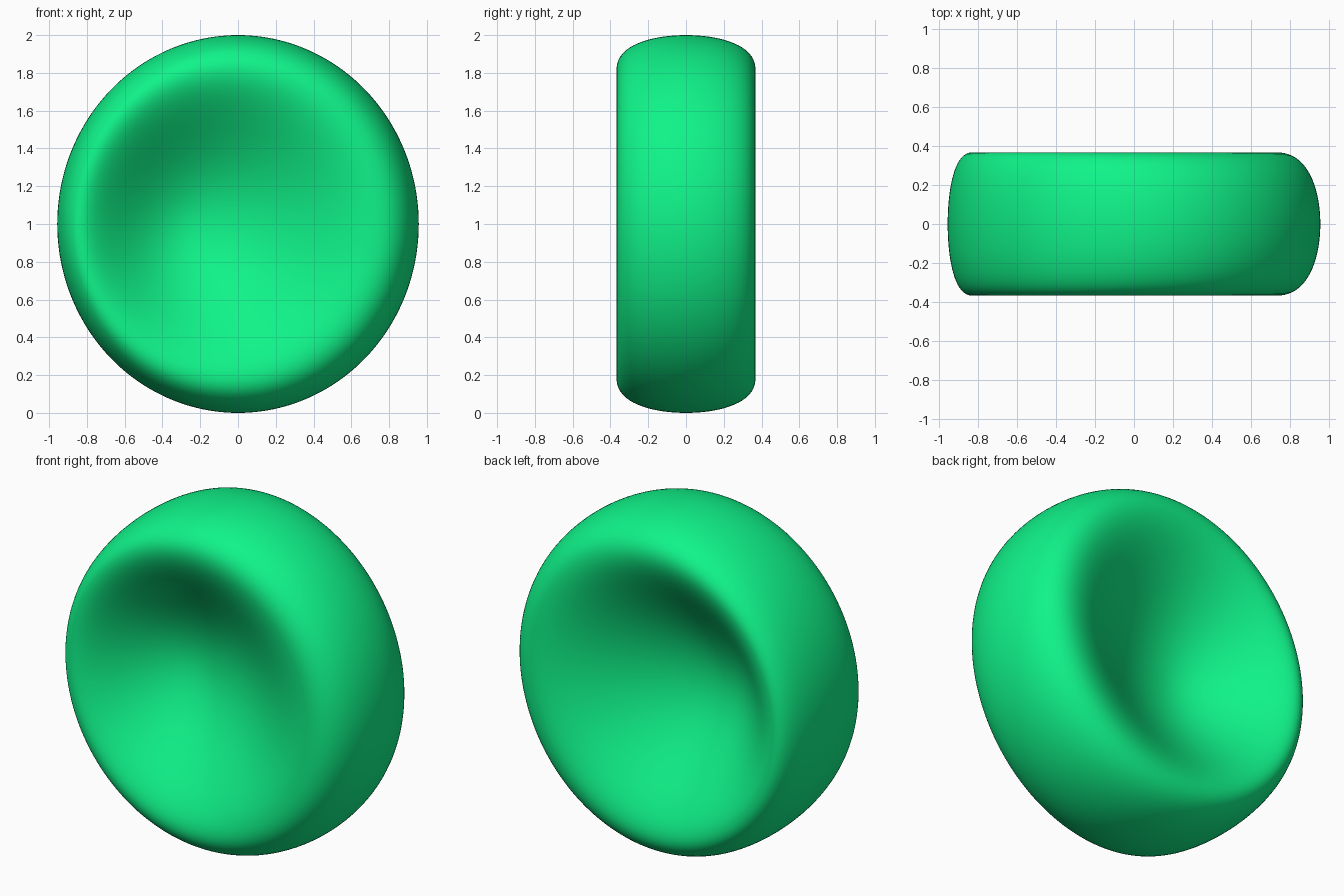
import bpy, bmesh
from math import sin, cos, pi

if "Cube" in bpy.data.objects:
    bpy.data.objects.remove(bpy.data.objects["Cube"])

RINGS, SEGMENTS = 96, 160
PINCH_X = -0.213             # both dimples meet at this off-centre point
HALF_X, HALF_Z = 0.957, 1.0  # outer rim half sizes
HALF_Y = 0.368               # half thickness at the crest
CREST = 0.3849               # maximum of sin(u) * cos(u)^2


def surface_point(u, v):
    r = cos(u)
    y = HALF_Y * sin(u) * r * r / CREST
    x = PINCH_X * (1 - r ** 1.3) + HALF_X * r * cos(v)
    return (x, y, 1 + HALF_Z * r * sin(v))


# Double-dimpled disc: teardrop section swept round the pinch point
bm = bmesh.new()
rings = []
for i in range(1, RINGS):
    u = -pi / 2 + pi * i / RINGS
    rings.append([bm.verts.new(surface_point(u, 2 * pi * j / SEGMENTS))
                  for j in range(SEGMENTS)])
for a, b in zip(rings, rings[1:]):
    for j in range(SEGMENTS):
        k = (j + 1) % SEGMENTS
        bm.faces.new((a[j], a[k], b[k], b[j]))

# Close the front and back dimples at their tips
for ring, y in ((rings[0], -0.0002), (rings[-1], 0.0002)):
    tip = bm.verts.new((PINCH_X, y, 1))
    for j in range(SEGMENTS):
        bm.faces.new((tip, ring[j], ring[(j + 1) % SEGMENTS]))
bmesh.ops.recalc_face_normals(bm, faces=bm.faces)
for f in bm.faces:
    f.smooth = True

mesh = bpy.data.meshes.new("dimpled_disc")
bm.to_mesh(mesh)
bm.free()
disc = bpy.data.objects.new("dimpled_disc", mesh)
bpy.context.collection.objects.link(disc)

# Green finish
green = bpy.data.materials.new("green")
green.diffuse_color = (0.005, 0.9, 0.25, 1)
green.use_nodes = True
green.node_tree.nodes["Principled BSDF"].inputs["Base Color"].default_value = green.diffuse_color
mesh.materials.append(green)
